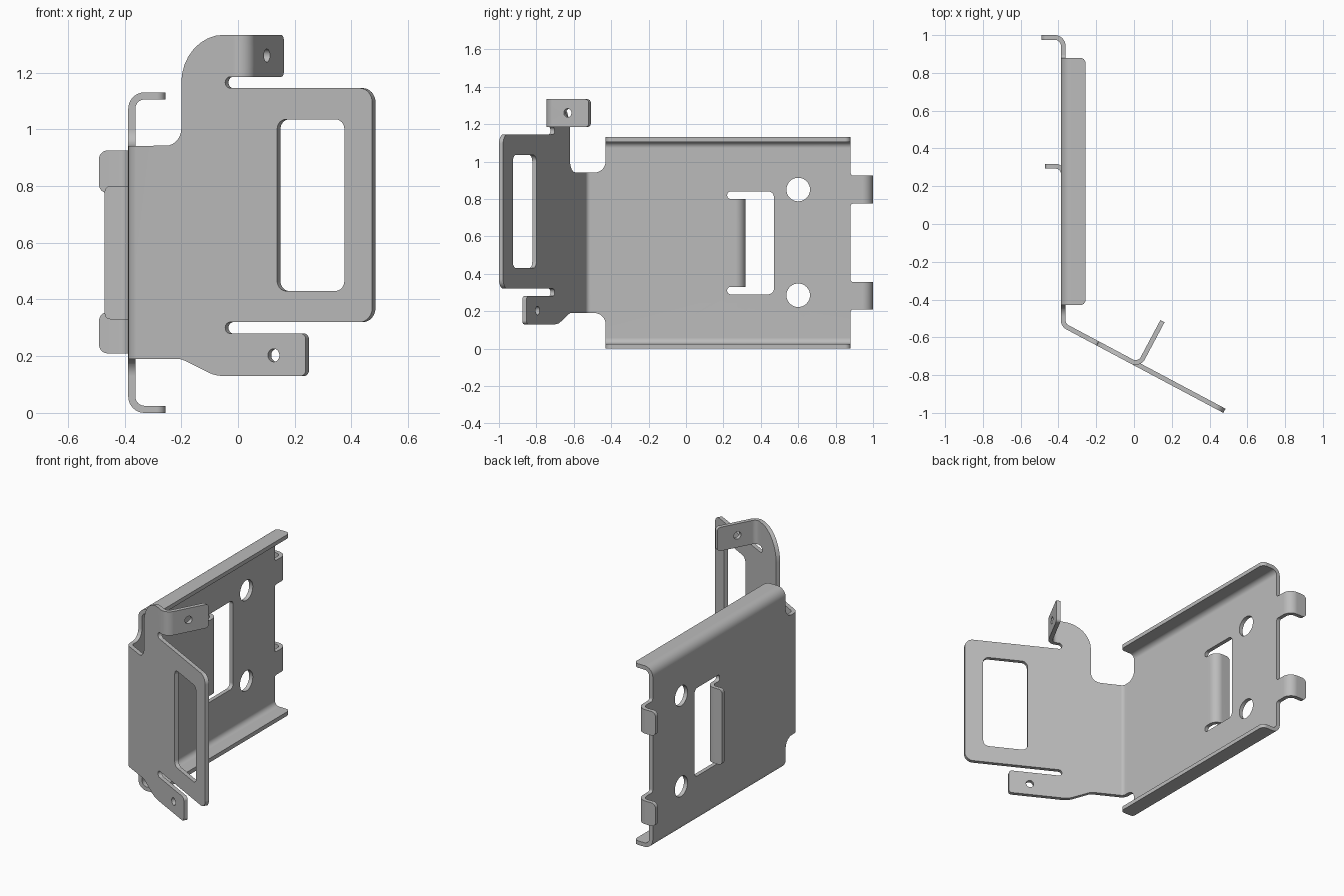
import bpy, bmesh, math
from mathutils import Vector

if "Cube" in bpy.data.objects:
    bpy.data.objects.remove(bpy.data.objects["Cube"])

T = 0.025                        # sheet thickness
H = T / 2
XM = -0.3745                     # middle of the web plate
MID = 0.565                      # mid height
TILT = math.radians(28)          # slant of the front wing
CT, ST = math.cos(TILT), math.sin(TILT)
RIGHT = math.pi / 2

# Bends: start position and middle radius in the flat sheet
TAB0, TAB_R = 0.9425, 0.045
TONGUE0, TONGUE_R = 0.2655, 0.04
FLANGE0, FLANGE_R = 0.5075, 0.045          # measured from mid height
NECK0, NECK_R, NECK_A = -0.511, 0.04, RIGHT - TILT
EAR_R = 0.0425

WING_END = Vector((0.473 + H * ST, -1.0 + H * CT))
DIR = Vector((CT, -ST))          # along the wing
INW = Vector((ST, CT))           # through the wing, inward

neck_turn = Vector((XM + NECK_R * (1 - math.cos(NECK_A)), NECK0 - NECK_R * math.sin(NECK_A)))
WING0 = NECK0 - NECK_R * NECK_A
U_END = WING0 - (WING_END - neck_turn).length
EAR0 = U_END + 0.555
EAR_FLAT = EAR0 - EAR_R * RIGHT
EAR_END = EAR_FLAT - 0.2225


def wing_u(x):
    """Flat position of a point on the wing at a given x."""
    return U_END + (0.473 - x) / CT


def bend(d, r, ang):
    """Distance past a bend line -> (along, across)."""
    if d <= 0:
        return d, 0.0
    a = min(d / r, ang)
    rest = max(0.0, d - r * ang)
    return (r * math.sin(a) + rest * math.cos(a),
            r * (1 - math.cos(a)) + rest * math.sin(a))


def fold(u, v):
    """Flat sheet -> folded middle surface."""
    if u > 0.9:                                            # back tabs
        a, c = bend(u - TAB0, TAB_R, RIGHT)
        return XM - c, TAB0 + a, v
    if TONGUE0 < u < 0.42 and 0.32 < v < 0.81:             # window tongue
        a, c = bend(u - TONGUE0, TONGUE_R, RIGHT)
        return XM - c, TONGUE0 + a, v
    if u > -0.5:                                           # web and flanges
        side = 1 if v > MID else -1
        a, c = bend(abs(v - MID) - FLANGE0, FLANGE_R, RIGHT)
        return XM + c, u, MID + side * (FLANGE0 + a)
    if u > WING0:                                          # neck bend
        a, c = bend(NECK0 - u, NECK_R, NECK_A)
        return XM + c, NECK0 - a, v
    along, across = u - U_END, 0.0                         # wing and ears
    if abs(v - MID) > 0.6 and u < EAR0:
        a, across = bend(EAR0 - u, EAR_R, RIGHT)
        along = EAR0 - a - U_END
    p = WING_END - DIR * along + INW * across
    return p.x, p.y, v


def rounded(points):
    """Closed outline from (u, v, corner radius)."""
    out = []
    for i, (u, v, r) in enumerate(points):
        p = Vector((u, v))
        a = (Vector(points[i - 1][:2]) - p).normalized()
        b = (Vector(points[(i + 1) % len(points)][:2]) - p).normalized()
        half = a.angle(b) / 2
        t = r / math.tan(half)
        c = p + (a + b).normalized() * (r / math.sin(half))
        s, e = p + a * t - c, p + b * t - c
        a0 = math.atan2(s.y, s.x)
        sweep = (math.atan2(e.y, e.x) - a0 + math.pi) % (2 * math.pi) - math.pi
        n = max(3, round(abs(sweep) / RIGHT * 8))
        out += [c + Vector((math.cos(a0 + sweep * k / n), math.sin(a0 + sweep * k / n))) * r
                for k in range(n + 1)]
    return out


def circle(u, v, r, n=32):
    return [Vector((u + r * math.cos(2 * math.pi * k / n), v + r * math.sin(2 * math.pi * k / n)))
            for k in range(n)]


# Sheet outline, counter-clockwise from the upper back tab
F_OUT = FLANGE0 + FLANGE_R * RIGHT + 0.0735
TAB_END = TAB0 + TAB_R * RIGHT + 0.0705
SLOT = wing_u(-0.045)
STEP = wing_u(-0.2)
outline = rounded([
    (TAB_END, 0.925, 0.03), (0.88, 0.925, 0.015),
    (0.88, MID + F_OUT, 0.03), (-0.43, MID + F_OUT, 0.03),
    (-0.43, 0.94, 0.06), (STEP, 0.943, 0.06), (STEP, 1.333, 0.17),
    (EAR_END, 1.333, 0.02), (EAR_END, 1.185, 0.02),
    (SLOT, 1.185, 0.0195), (SLOT, 1.145, 0.0195),
    (U_END, 1.145, 0.05), (U_END, 0.32, 0.05),
    (SLOT, 0.32, 0.0195), (SLOT, 0.28, 0.0195),
    (EAR_END, 0.28, 0.02), (EAR_END, 0.13, 0.02),
    (wing_u(-0.08), 0.13, 0.15), (STEP, 0.19, 0.06), (-0.43, 0.19, 0.06),
    (-0.43, MID - F_OUT, 0.03), (0.88, MID - F_OUT, 0.03),
    (0.88, 0.21, 0.015), (TAB_END, 0.21, 0.03),
    (TAB_END, 0.355, 0.03), (0.88, 0.355, 0.015),
    (0.88, 0.775, 0.015), (TAB_END, 0.775, 0.03)])

# Window around the tongue
TONGUE_END = TONGUE0 + TONGUE_R * RIGHT + 0.0555
tongue_window = rounded([
    (0.22, 0.29, 0.0195), (0.47, 0.29, 0.03), (0.47, 0.84, 0.03), (0.22, 0.84, 0.0195),
    (0.22, 0.80, 0.0195), (TONGUE_END, 0.80, 0.02),
    (TONGUE_END, 0.33, 0.02), (0.22, 0.33, 0.0195)])

# Wing window and round holes
L, R = wing_u(0.138), wing_u(0.375)
wing_window = rounded([(L, 0.43, 0.035), (R, 0.43, 0.035), (R, 1.035, 0.035), (L, 1.035, 0.035)])
loops = [outline, tongue_window, wing_window,
         circle(0.60, 0.85, 0.063), circle(0.60, 0.285, 0.063),
         circle(EAR_FLAT - 0.095, 1.26, 0.023), circle(EAR_FLAT - 0.095, 0.203, 0.023)]

# Flat sheet
bm = bmesh.new()
edges = []
for loop in loops:
    vs = [bm.verts.new((p.x, p.y, 0)) for p in loop]
    edges += [bm.edges.new((vs[i - 1], vs[i])) for i in range(len(vs))]
bmesh.ops.triangle_fill(bm, use_beauty=True, edges=edges, normal=(0, 0, 1))


def cut(axis, start, length, lo, hi, steps=8):
    """Crease lines across one bend, only for faces between lo and hi in u."""
    no = Vector((1, 0, 0)) if axis == 0 else Vector((0, 1, 0))
    for k in range(steps + 1):
        faces = [f for f in bm.faces if lo < f.calc_center_median().x < hi]
        geom = set(faces)
        for f in faces:
            geom.update(f.edges)
            geom.update(f.verts)
        bmesh.ops.bisect_plane(bm, geom=list(geom), dist=1e-5,
                               plane_co=no * (start + length * k / steps), plane_no=no)


cut(0, -0.45, 0, -9, 9, 1)
cut(0, 0.895, 0, -9, 9, 1)
cut(0, TAB0, TAB_R * RIGHT, 0.895, 9)
cut(0, TONGUE0, TONGUE_R * RIGHT, -0.45, 0.895)
cut(0, NECK0, -NECK_R * NECK_A, -9, -0.45, 6)
cut(0, EAR0, -EAR_R * RIGHT, -9, -0.45)
for s in (1, -1):
    cut(1, MID + s * FLANGE0, s * FLANGE_R * RIGHT, -0.45, 0.895)

# Fold the sheet
bmesh.ops.recalc_face_normals(bm, faces=bm.faces)
for v in bm.verts:
    v.co = fold(v.co.x, v.co.y)
mesh = bpy.data.meshes.new("folded_bracket")
bm.to_mesh(mesh)
bm.free()
bracket = bpy.data.objects.new("folded_bracket", mesh)
bpy.context.collection.objects.link(bracket)

steel = bpy.data.materials.new("grey_steel")
steel.diffuse_color = (0.5, 0.5, 0.5, 1)
steel.use_nodes = True
steel.node_tree.nodes["Principled BSDF"].inputs["Base Color"].default_value = steel.diffuse_color
mesh.materials.append(steel)

# Thickness and shading
bpy.context.view_layer.objects.active = bracket
bracket.select_set(True)
solid = bracket.modifiers.new("thickness", 'SOLIDIFY')
solid.thickness, solid.offset = T, 0
solid.use_even_offset = True
solid.use_quality_normals = True
bpy.ops.object.modifier_apply(modifier=solid.name)
bpy.ops.object.shade_smooth_by_angle(angle=math.radians(30))
weighted = bracket.modifiers.new("flat_shading", 'WEIGHTED_NORMAL')
weighted.keep_sharp = True
